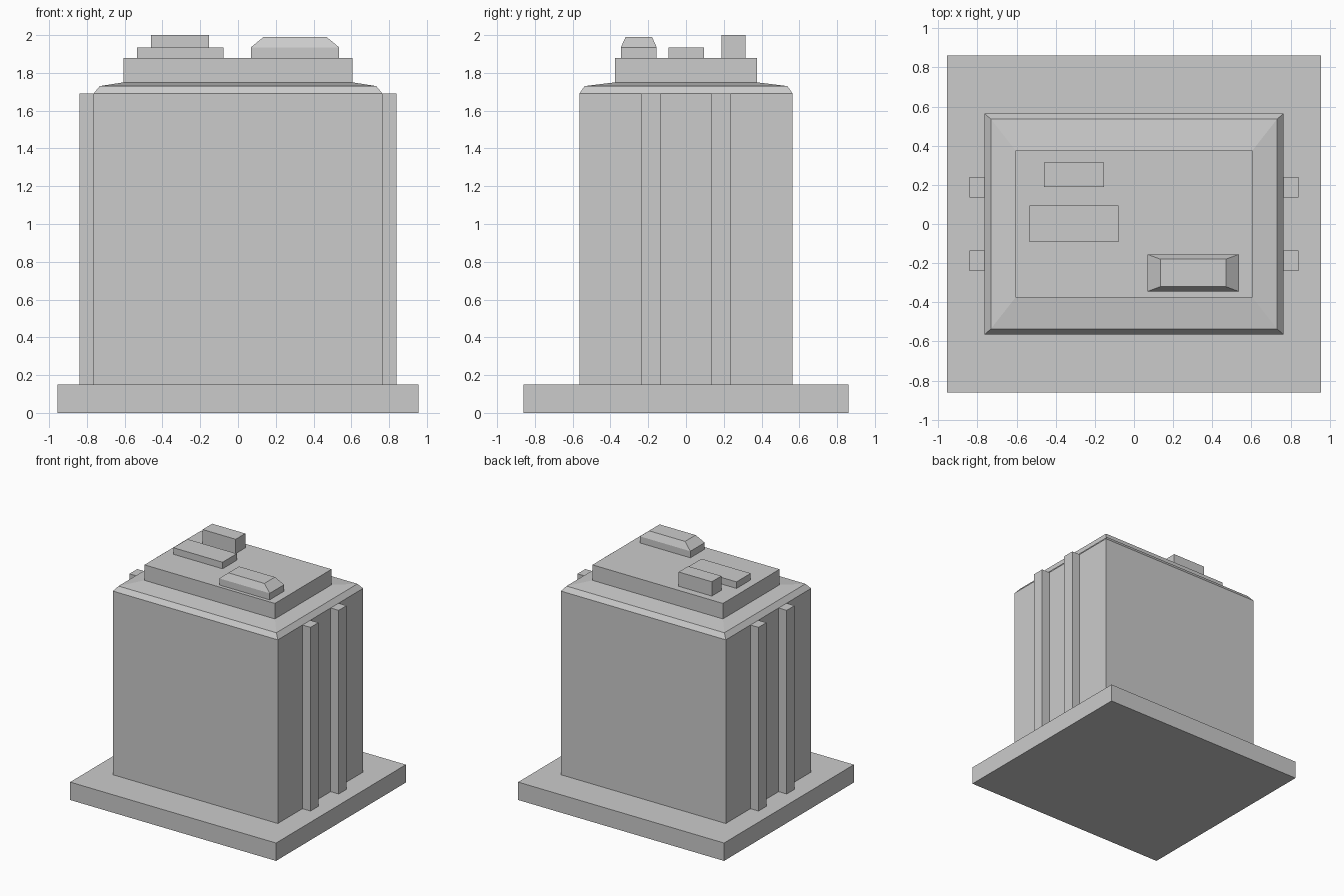
import bpy

if "Cube" in bpy.data.objects:
    bpy.data.objects.remove(bpy.data.objects["Cube"])


def stack(name, levels, center=(0, 0)):
    """Solid through rectangular sections: (half width, half depth, z)."""
    cx, cy = center
    verts, faces = [], []
    for hx, hy, z in levels:
        verts += [(cx + sx * hx, cy + sy * hy, z)
                  for sx, sy in ((-1, -1), (1, -1), (1, 1), (-1, 1))]
    for k in range(len(levels) - 1):
        a = 4 * k
        for i in range(4):
            j = (i + 1) % 4
            faces.append((a + i, a + j, a + j + 4, a + i + 4))
    n = len(verts)
    faces += [(3, 2, 1, 0), (n - 4, n - 3, n - 2, n - 1)]
    mesh = bpy.data.meshes.new(name)
    mesh.from_pydata(verts, [], faces)
    obj = bpy.data.objects.new(name, mesh)
    bpy.context.collection.objects.link(obj)
    return obj


def box(name, x0, x1, y0, y1, z0, z1):
    hx, hy = (x1 - x0) / 2, (y1 - y0) / 2
    return stack(name, [(hx, hy, z0), (hx, hy, z1)],
                 ((x0 + x1) / 2, (y0 + y1) / 2))


# Ground slab
box("base_slab", -0.955, 0.955, -0.86, 0.86, 0, 0.15)

# Tower body with chamfered cornice and shallow sloped roof
stack("tower_body", [(0.765, 0.565, 0.15), (0.765, 0.565, 1.69),
                     (0.732, 0.537, 1.73), (0.605, 0.375, 1.75)])

# Upper roof storey
box("roof_storey", -0.605, 0.605, -0.375, 0.375, 1.75, 1.88)

# Vertical ribs on both side walls
for side, sx in (("left", -1), ("right", 1)):
    for end, sy in (("front", -1), ("back", 1)):
        stack(f"{side}_{end}_rib", [(0.0375, 0.052, 0.15), (0.0375, 0.052, 1.69)],
              (sx * 0.8025, sy * 0.187))

# Rooftop units
box("tall_roof_unit", -0.46, -0.153, 0.188, 0.315, 1.88, 2.0)
box("low_roof_unit", -0.535, -0.078, -0.093, 0.095, 1.88, 1.935)
stack("bevelled_roof_unit", [(0.234, 0.095, 1.88), (0.234, 0.095, 1.935),
                             (0.167, 0.07, 1.99)], (0.302, -0.25))
